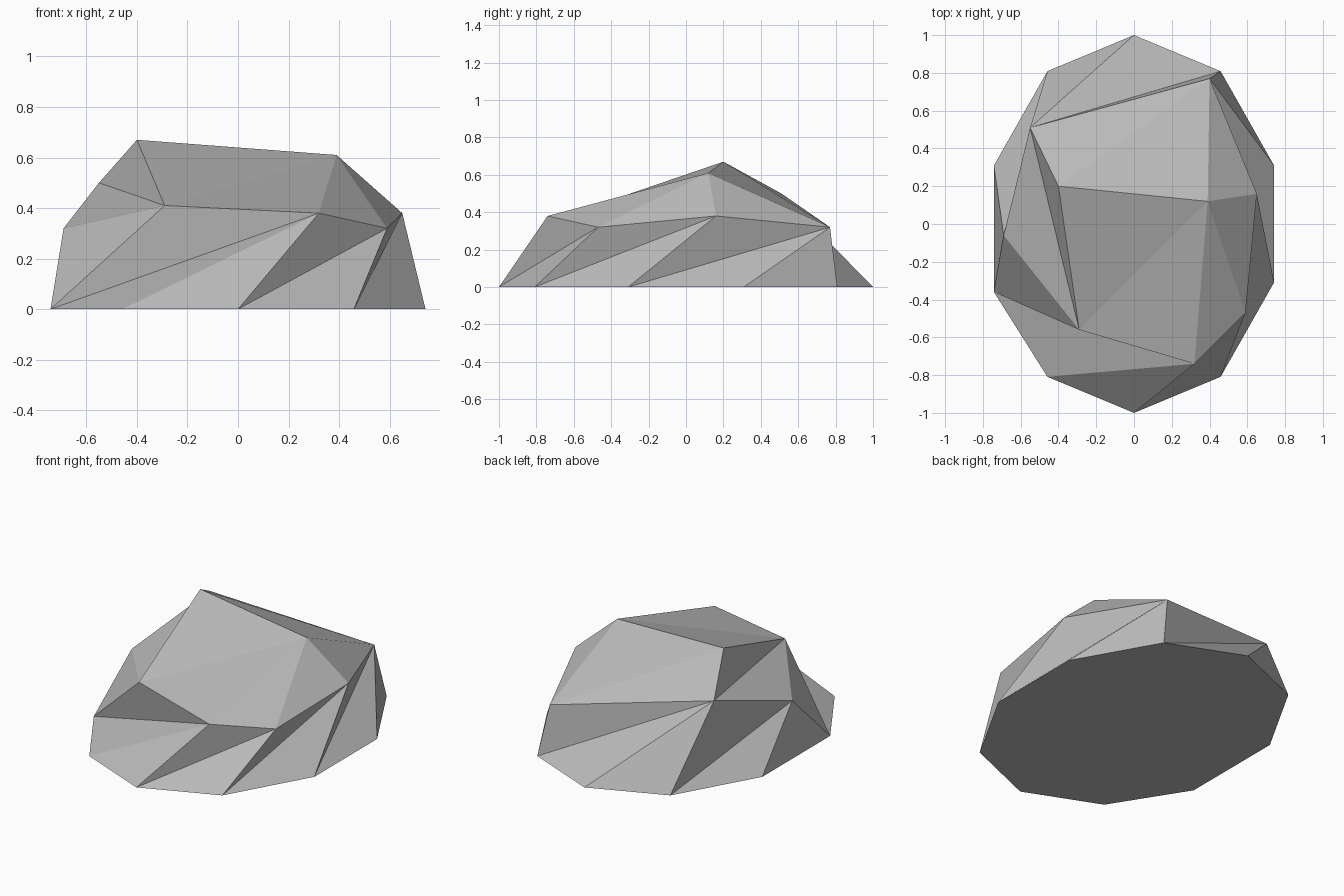
import bpy
import bmesh
from math import sin, cos, radians

cube = bpy.data.objects.get("Cube")
if cube:
    bpy.data.objects.remove(cube, do_unlink=True)

# Single stone colour
stone = bpy.data.materials.new("stone_grey")
stone.use_nodes = True
colour = (0.5, 0.5, 0.5, 1)
stone.diffuse_color = colour
shader = next(n for n in stone.node_tree.nodes if n.type == "BSDF_PRINCIPLED")
shader.inputs["Base Color"].default_value = colour

bm = bmesh.new()
corner = {}

# Flat footprint: ten corners around an oval, named a to j
for i, name in enumerate("abcdefghij"):
    angle = radians(36 * i)
    corner[name] = bm.verts.new((0.78 * sin(angle), cos(angle), 0))
corner["h"].co.y = -0.36
bm.faces.new([corner[name] for name in "abcdefghij"])

# Chipped upper corners: A and B form the ridge, C to I the shoulder
upper = {
    "A": (-0.40, 0.20, 0.67),
    "B": (0.39, 0.12, 0.61),
    "C": (-0.29, -0.56, 0.41),
    "D": (0.32, -0.74, 0.38),
    "E": (0.59, -0.47, 0.32),
    "F": (0.65, 0.16, 0.38),
    "G": (0.40, 0.77, 0.32),
    "H": (-0.55, 0.51, 0.50),
    "I": (-0.69, -0.06, 0.32),
}
for name, position in upper.items():
    corner[name] = bm.verts.new(position)

# Facets of the crown, then of the flanks
crown = "ACB CBD BDE BEF BFG ABG AGH ACH CIH"
flanks = "HjI jiI ihI IhC hCD hgD gfD DfE Efe EeF eFd FdG dGc Gcb GbH baH ajH"
for facet in (crown + " " + flanks).split():
    bm.faces.new([corner[name] for name in facet])
bmesh.ops.recalc_face_normals(bm, faces=bm.faces[:])

mesh = bpy.data.meshes.new("rock")
bm.to_mesh(mesh)
bm.free()
mesh.materials.append(stone)
rock = bpy.data.objects.new("rock", mesh)
bpy.context.collection.objects.link(rock)
